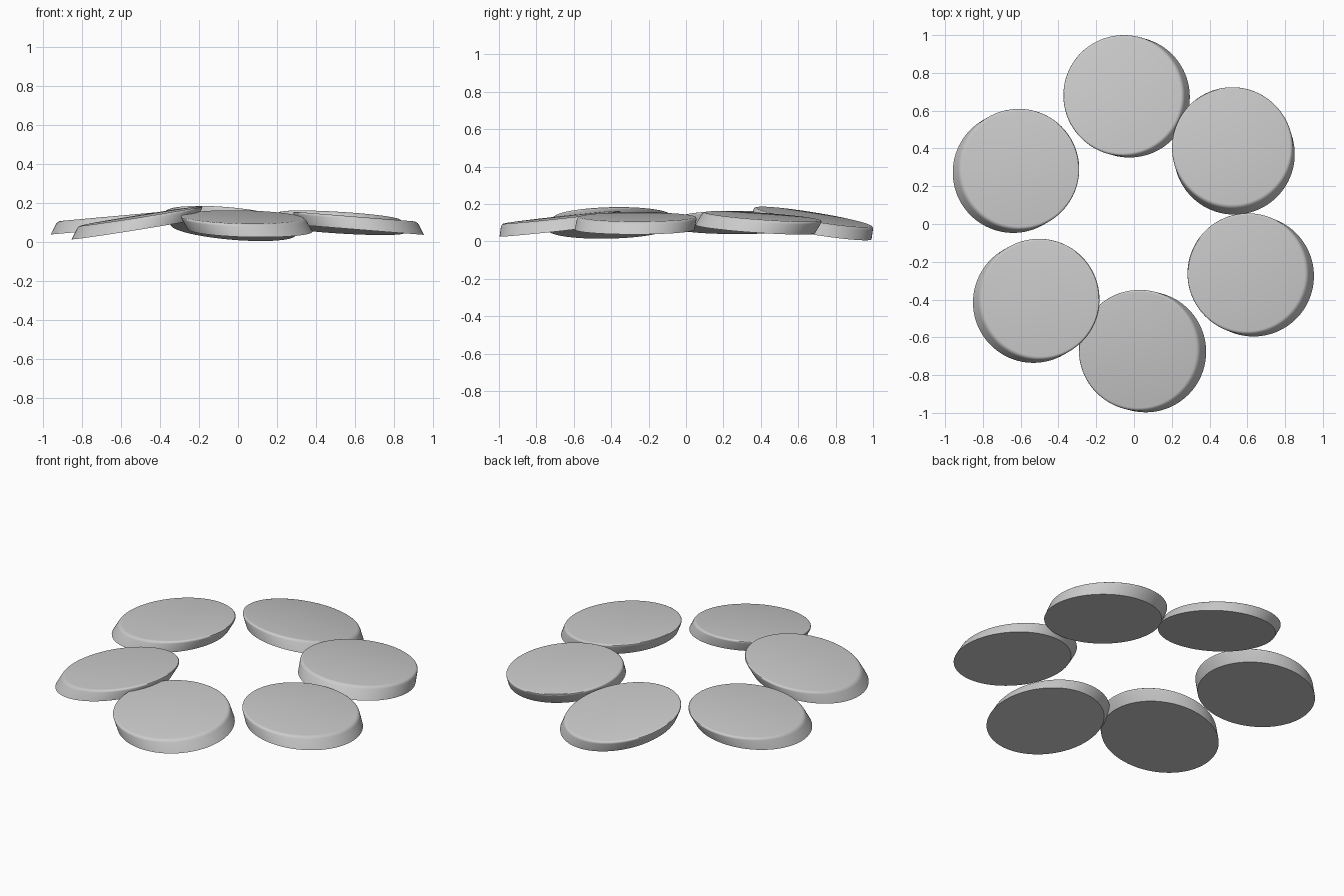
import bpy, bmesh
from mathutils import Matrix

if "Cube" in bpy.data.objects:
    bpy.data.objects.remove(bpy.data.objects["Cube"])

RADIUS = 0.32
THICK = 0.068

# x, y, mid height | surface slope in x, y | sideways lean of top over bottom
PADS = [
    ("pad_back",        (-0.042, 0.677, 0.097), (-0.08, -0.16), (-0.035, 0.010)),
    ("pad_back_right",  (0.525, 0.390, 0.100),  (-0.06, -0.07), (-0.012, 0.040)),
    ("pad_right",       (0.615, -0.268, 0.097), (-0.08, 0.00),  (-0.035, 0.015)),
    ("pad_front",       (0.042, -0.672, 0.095), (-0.02, 0.11),  (-0.040, 0.010)),
    ("pad_front_left",  (-0.515, -0.405, 0.100), (0.16, 0.02),  (0.035, 0.020)),
    ("pad_left",        (-0.622, 0.283, 0.102), (0.09, 0.00),   (0.035, 0.020)),
]


def make_pad(name, centre, slope, lean):
    # round slab with softened rims
    bm = bmesh.new()
    bmesh.ops.create_cone(bm, cap_ends=True, segments=96, radius1=RADIUS,
                          radius2=RADIUS, depth=THICK)
    top = [e for e in bm.edges if all(v.co.z > 0 for v in e.verts)]
    bmesh.ops.bevel(bm, geom=top, offset=0.014, offset_type='OFFSET',
                    segments=4, profile=0.5, affect='EDGES')
    # tilt the faces and lean the wall
    shear = Matrix(((1, 0, lean[0] / THICK, centre[0]),
                    (0, 1, lean[1] / THICK, centre[1]),
                    (slope[0], slope[1], 1, centre[2]),
                    (0, 0, 0, 1)))
    bm.transform(shear)
    bmesh.ops.recalc_face_normals(bm, faces=bm.faces)
    mesh = bpy.data.meshes.new(name)
    bm.to_mesh(mesh)
    bm.free()
    pad = bpy.data.objects.new(name, mesh)
    bpy.context.collection.objects.link(pad)
    bpy.ops.object.select_all(action='DESELECT')
    pad.select_set(True)
    bpy.context.view_layer.objects.active = pad
    bpy.ops.object.shade_smooth_by_angle(angle=0.6)


# ring of six pads
for spec in PADS:
    make_pad(*spec)
